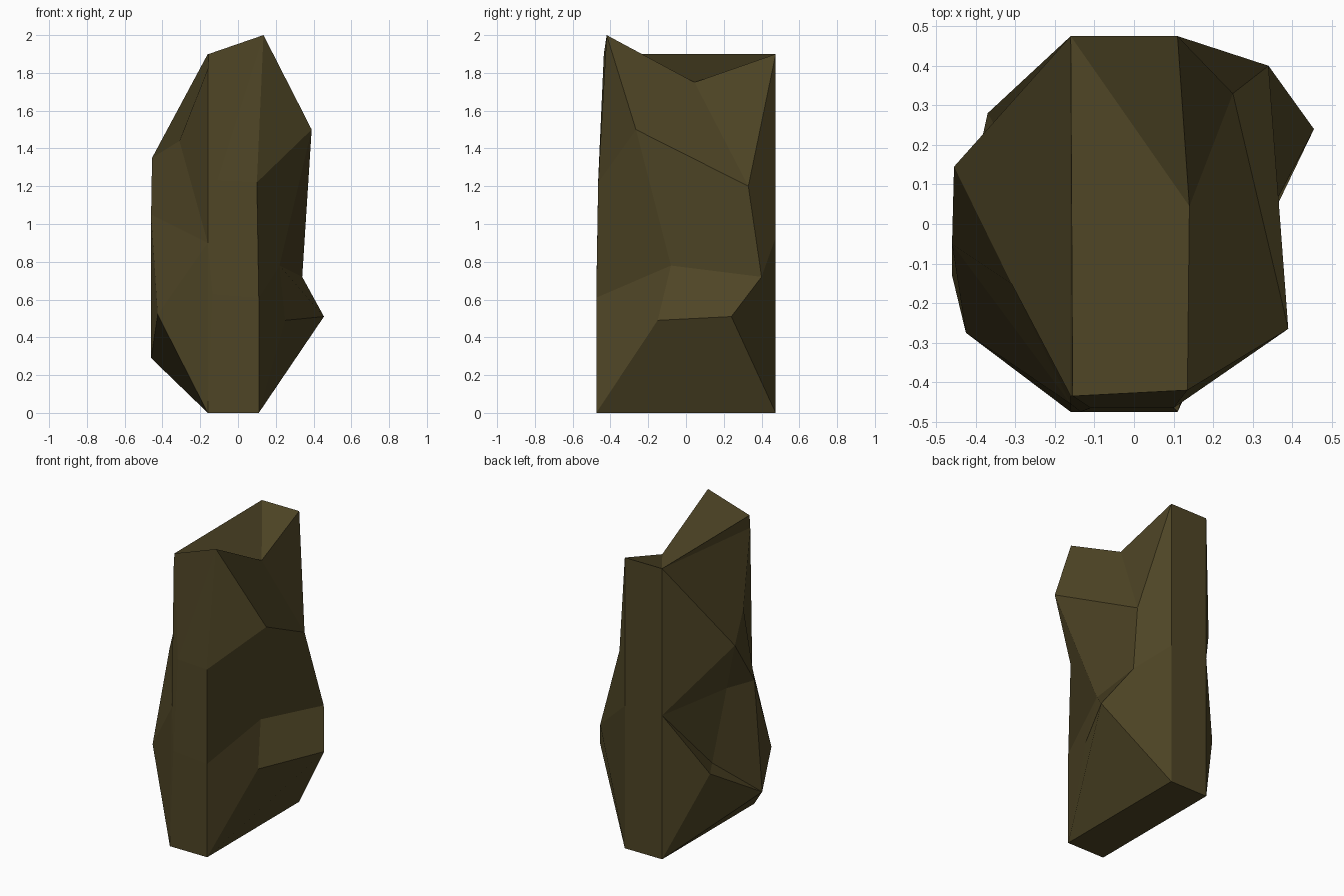
import bpy
import bmesh

cube = bpy.data.objects.get("Cube")
if cube:
    bpy.data.objects.remove(cube, do_unlink=True)

bm = bmesh.new()
point = {}


def place(**points):
    """Add named corner points."""
    for name, co in points.items():
        point[name] = bm.verts.new(co)


def face(names):
    bm.faces.new([point[n] for n in names.split()])


def fan(hub, ring):
    """Triangles from one hub corner to a run of neighbouring corners."""
    names = ring.split()
    for a, b in zip(names, names[1:]):
        face(f"{hub} {a} {b}")


# Central slab: foot, crown and bends along its upright edges
place(foot_fl=(-.16, -.475, 0), foot_fr=(.11, -.475, 0),
      foot_bl=(-.16, .475, 0), foot_br=(.11, .475, 0))
place(crown_fl=(-.155, -.435, 1.9), crown_fr=(.135, -.42, 2),
      crown_bl=(-.16, .475, 1.9), crown_br=(.11, .475, 1.9),
      saddle=(.14, .045, 1.75), chip=(-.16, -.435, 1.82))
place(front_low_l=(-.135, -.475, .63), front_high_l=(-.11, -.465, 1.23),
      front_low_r=(.11, -.475, .61), front_high_r=(.1, -.465, 1.22),
      back_l=(-.16, .475, .94), back_r=(.11, .475, .93))

# Bulges on the +x flank
place(shoulder=(.39, -.265, 1.5), neck=(.25, .33, 1.2),
      hip=(.34, .4, .72), toe=(.455, .24, .51),
      dent=(.22, -.08, .78), sill=(.25, -.15, .49))

# Bulges on the -x flank
place(brow=(-.31, -.15, 1.44), cheek=(-.455, .145, 1.35),
      ledge=(-.46, -.05, 1.05), knee=(-.425, -.275, .52),
      heel=(-.46, -.13, .29), heel_back=(-.37, .28, .54),
      panel_low=(-.28, .13, .53), panel_high=(-.34, .065, 1.01),
      notch=(-.16, -.455, .9))

# Slab faces
face("foot_fl foot_bl foot_br foot_fr")
face("foot_bl back_l back_r foot_br")
face("back_l crown_bl crown_br back_r")
face("saddle crown_fr crown_fl crown_bl")
face("saddle crown_bl crown_br")
fan("front_high_l", "chip crown_fl crown_fr front_high_r front_low_r front_low_l")
face("front_low_l front_low_r foot_fr foot_fl")

# +x flank faces, from the top down
face("shoulder crown_fr saddle neck")
face("saddle crown_br neck")
face("shoulder front_high_r crown_fr")
face("shoulder neck hip dent")
face("neck crown_br back_r hip")
face("dent shoulder front_high_r front_low_r")
face("dent hip toe sill")
face("hip toe foot_br back_r")
face("front_low_r dent sill foot_fr")
face("toe sill foot_fr foot_br")

# -x flank faces, from the top down
face("crown_bl crown_fl chip")
face("brow cheek crown_bl chip")
face("brow chip notch")
face("brow notch ledge cheek")
face("front_high_l front_low_l notch chip")
fan("notch", "front_low_l foot_fl knee ledge")
face("ledge knee heel")
face("heel knee foot_fl foot_bl")
fan("heel", "foot_bl heel_back panel_low")
face("heel panel_low panel_high ledge")
face("panel_high cheek ledge")
fan("back_l", "foot_bl heel_back panel_low panel_high cheek crown_bl")

bmesh.ops.recalc_face_normals(bm, faces=bm.faces[:])
mesh = bpy.data.meshes.new("rock")
bm.to_mesh(mesh)
bm.free()

# Single flat stone colour
stone = bpy.data.materials.new("olive_brown_stone")
stone.use_nodes = True
colour = (.078, .06, .019, 1)
stone.diffuse_color = colour
stone.node_tree.nodes["Principled BSDF"].inputs["Base Color"].default_value = colour
mesh.materials.append(stone)

rock = bpy.data.objects.new("rock", mesh)
bpy.context.collection.objects.link(rock)
